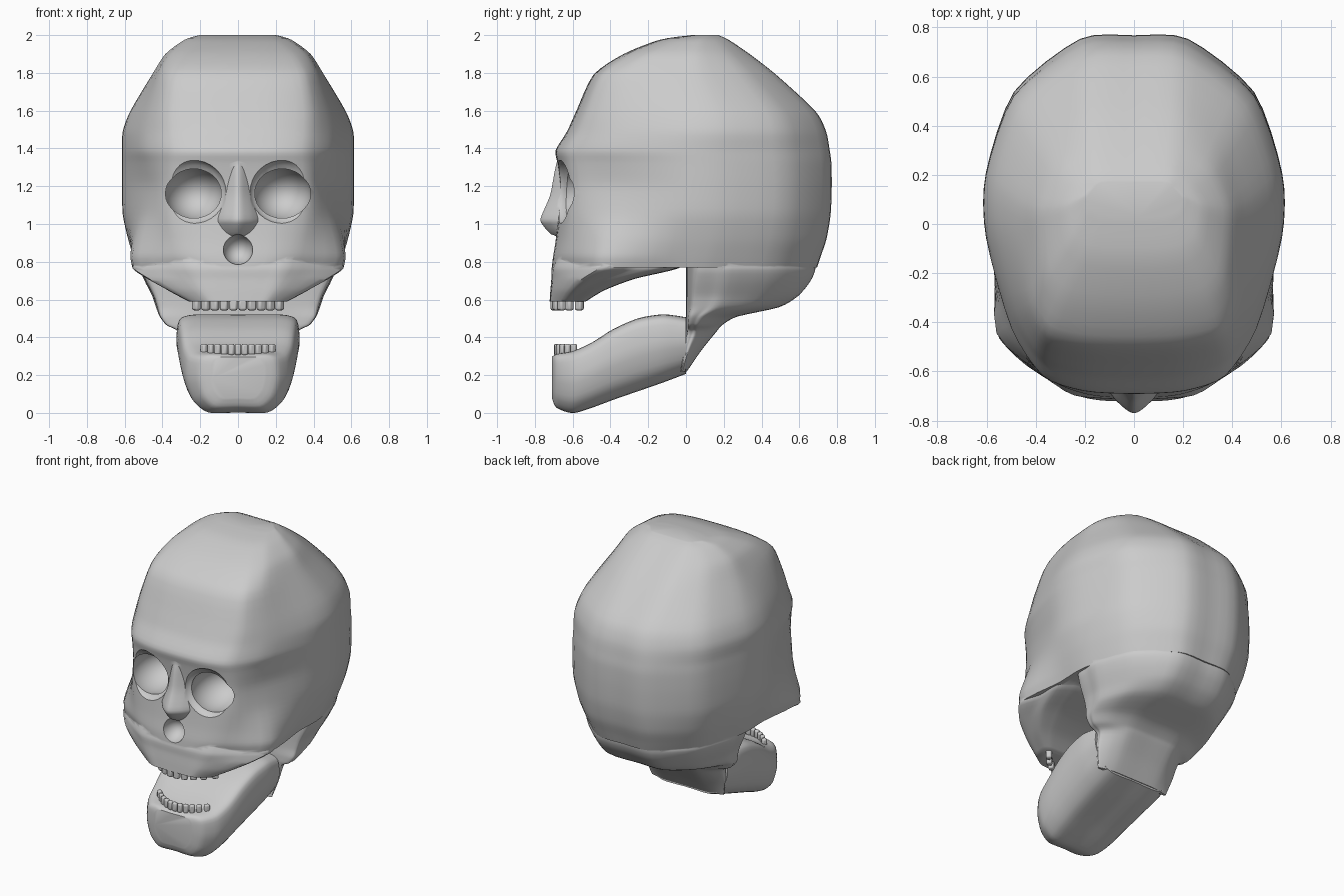
import bpy, bmesh, math
from mathutils import Vector

if "Cube" in bpy.data.objects:
    bpy.data.objects.remove(bpy.data.objects["Cube"])


def curve(pts, n, closed):
    """Smooth interpolating curve through the points."""
    out, m = [], len(pts)
    for i in range(m if closed else m - 1):
        idx = [(i + k) % m if closed else min(max(i + k, 0), m - 1) for k in (-1, 0, 1, 2)]
        a, b, c, d = (pts[k] for k in idx)
        ta, tb = (c - a) * 0.38, (d - b) * 0.38
        for s in range(n):
            t = s / n
            out.append(b * (2*t**3 - 3*t*t + 1) + ta * (t**3 - 2*t*t + t)
                       + c * (3*t*t - 2*t**3) + tb * (t**3 - t*t))
    return out if closed else out + [pts[-1].copy()]


def loft(name, halves, n=4):
    """Skin a stack of half outlines, mirrored across x = 0."""
    rings = []
    for half in halves:
        half = [Vector(p) for p in half]
        full = half + [Vector((-p.x, p.y, p.z)) for p in half[-2:0:-1]]
        rings.append(curve(full, n, True))
    cols = [curve(list(c), n, False) for c in zip(*rings)]
    bm = bmesh.new()
    grid = [[bm.verts.new(p) for p in c] for c in cols]
    m, r = len(grid), len(grid[0])
    for i in range(m):
        a, b = grid[i], grid[(i + 1) % m]
        for j in range(r - 1):
            bm.faces.new((a[j], b[j], b[j + 1], a[j + 1]))
    bm.faces.new([c[0] for c in grid])
    bm.faces.new([c[-1] for c in grid])
    bmesh.ops.recalc_face_normals(bm, faces=bm.faces)
    me = bpy.data.meshes.new(name)
    bm.to_mesh(me)
    bm.free()
    ob = bpy.data.objects.new(name, me)
    bpy.context.collection.objects.link(ob)
    return ob


def slice_z(z, yf, wf, wt, wm, yb, wb, ts=(.185, .44, .61, .84)):
    """Horizontal half outline: front, temple, side and back widths."""
    y = lambda t: yf + (yb - yf) * t
    return [(0, yf, z), (wf * .55, y(.008), z), (wf, y(.05), z), (wt, y(ts[0]), z),
            (wm, y(ts[1]), z), (wm, y(ts[2]), z),
            (max(wm * .81, wb * 1.2), y(ts[3]), z), (wb, y(.99), z), (0, yb, z)]


def ball(name, loc, size):
    bpy.ops.mesh.primitive_uv_sphere_add(segments=28, ring_count=16, location=loc)
    ob = bpy.context.object
    ob.name, ob.scale = name, size
    return ob


def combine(target, other, op):
    mod = target.modifiers.new(op, 'BOOLEAN')
    mod.operation, mod.object, mod.solver = op, other, 'EXACT'
    bpy.context.view_layer.objects.active = target
    bpy.ops.object.modifier_apply(modifier=mod.name)
    bpy.data.objects.remove(other)


def smooth(ob, angle):
    bpy.ops.object.select_all(action='DESELECT')
    ob.select_set(True)
    bpy.context.view_layer.objects.active = ob
    bpy.ops.object.shade_smooth_by_angle(angle=math.radians(angle))


# Cranium with brow, eye region and cheekbones
skull = loft("skull", [slice_z(*r) for r in (
    (2.00, 0.03, .13, .18, .20, .17, .13),
    (1.975, -.14, .20, .26, .28, .225, .15),
    (1.90, -.33, .29, .36, .38, .335, .17),
    (1.79, -.49, .35, .42, .45, .475, .19),
    (1.60, -.58, .38, .48, .56, .68, .20),
    (1.49, -.63, .38, .50, .60, .738, .21),
    (1.39, -.69, .37, .50, .603, .757, .22),
    (1.32, -.68, .375, .49, .603, .766, .22),
    (1.20, -.665, .38, .48, .603, .768, .22),
    (1.05, -.675, .38, .50, .60, .762, .22),
    (0.92, -.69, .36, .54, .575, .74, .22),
    (0.83, -.705, .34, .56, .55, .71, .21),
    (0.77, -.71, .30, .55, .53, .69, .20))])

# Upper jaw tapering from the cheekbones to the tooth line
CHEEK = (.37, .62, .85, .95)
upper_jaw = loft("upper_jaw", [slice_z(*r, ts=CHEEK) for r in (
    (.82, -.69, .29, .53, .52, .00, .40),
    (.765, -.712, .285, .55, .52, -.04, .38),
    (.71, -.713, .25, .47, .46, -.27, .33),
    (.65, -.718, .21, .36, .37, -.43, .27),
    (.59, -.722, .16, .25, .26, -.53, .20))])

# Skull base, mastoids and the neck stub meeting the jaw
BASE = (.10, .22, .36, .72)
base = loft("base", [slice_z(*r, ts=BASE) for r in (
    (.84, .00, .44, .48, .49, .65, .18),
    (.77, .00, .46, .51, .515, .68, .20),
    (.70, .00, .45, .485, .49, .655, .20),
    (.62, .00, .42, .445, .45, .59, .20),
    (.56, .00, .40, .425, .43, .49, .19),
    (.51, .00, .38, .41, .41, .27, .19),
    (.465, .00, .34, .375, .375, .19, .18),
    (.43, .00, .29, .315, .315, .16, .17),
    (.33, -.02, .27, .30, .30, .08, .16),
    (.22, -.03, .24, .27, .27, .005, .15))])

# Nasal bone
nose = loft("nose", [[(0, y, z), (w * .4, y + .015, z), (w, y + .06, z),
                      (w * 1.5, y + .13, z), (w, -.54, z), (0, -.54, z)] for z, y, w in (
    (1.38, -.67, .06), (1.28, -.695, .065), (1.15, -.72, .07),
    (1.03, -.77, .08), (.99, -.755, .08), (.95, -.72, .08), (.92, -.68, .07))])
for part in (upper_jaw, base, nose):
    combine(skull, part, 'UNION')

# Shallow orbits, deep eye sockets and nose opening
for s in (-1, 1):
    combine(skull, ball("orbit", (s * .245, -.68, 1.17), (.185, .09, .17)), 'DIFFERENCE')
    combine(skull, ball("socket", (s * .232, -.56, 1.16), (.155, .2, .138)), 'DIFFERENCE')
combine(skull, ball("nostril", (0, -.72, .865), (.08, .11, .08)), 'DIFFERENCE')
smooth(skull, 40)

# Lower jaw, opened and sloping up to the back
jaw = loft("lower_jaw", [[(0, y, zt), (w * .72, y, zt), (w * .96, y, zt - .03),
                          (w, y, zt * .55 + zb * .45), (w * .87, y, zb * .8 + zt * .2),
                          (w * .58, y, zb), (0, y, zb)] for y, zt, zb, w in (
    (-.71, .295, .08, .14), (-.685, .31, .03, .21), (-.60, .325, .002, .27),
    (-.50, .37, .03, .295), (-.38, .445, .075, .31), (-.25, .50, .12, .32),
    (-.12, .52, .165, .325), (0, .505, .21, .315))])
smooth(jaw, 40)


# Teeth along both arches
def teeth(name, count, half, y0, bend, z, size):
    for i in range(count):
        x = half * (2 * i / (count - 1) - 1)
        bpy.ops.mesh.primitive_cube_add(size=1, location=(x, y0 + bend * x * x, z))
        ob = bpy.context.object
        ob.name = name
        ob.scale = size
        ob.rotation_euler.z = math.atan(2 * bend * x)
        bpy.ops.object.transform_apply(location=False, rotation=False, scale=True)
        bev = ob.modifiers.new("round", 'BEVEL')
        bev.width, bev.segments = .01, 2
        smooth(ob, 40)


teeth("upper_tooth", 10, .22, -.70, 2.8, .573, (.042, .036, .06))
teeth("lower_tooth", 11, .18, -.685, 2.8, .335, (.034, .03, .06))
